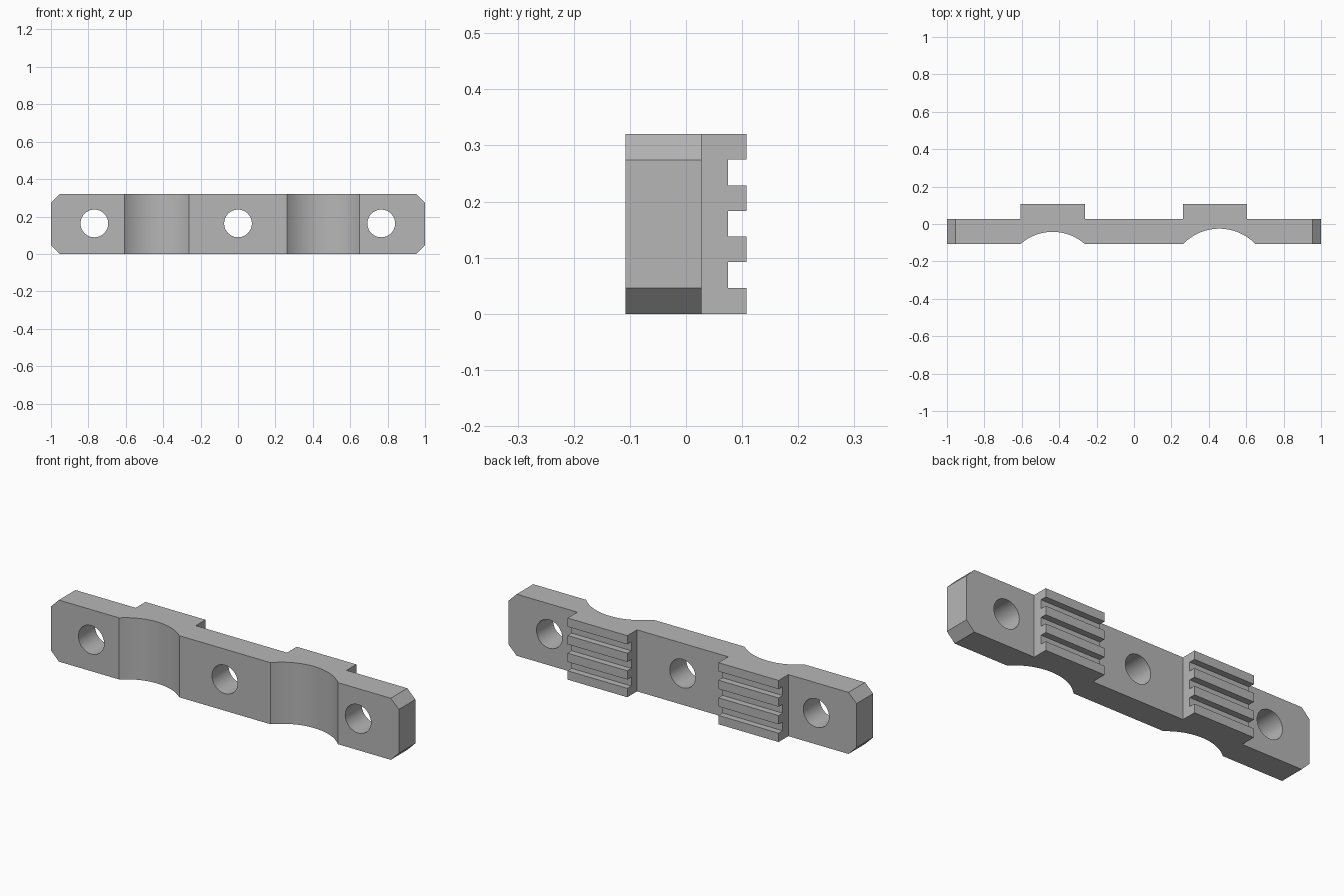
import bpy, bmesh
from math import sin, cos, asin, pi, radians
from mathutils import Matrix, Vector

if "Cube" in bpy.data.objects:
    bpy.data.objects.remove(bpy.data.objects["Cube"], do_unlink=True)

HEIGHT, FRONT, BACK, PAD_BACK = 0.32, -0.108, 0.028, 0.108
CHAMFER = 0.046
HOLES = (-0.768, 0, 0.766)
PADS = ((-0.608, -0.262), (0.262, 0.605))
# saddle recesses: left edge, right edge, depth
SADDLES = ((-0.608, -0.262, 0.066), (0.262, 0.65, 0.083))

grey = bpy.data.materials.new("grey metal")
grey.use_nodes = True
colour = (0.47, 0.47, 0.47, 1)
grey.diffuse_color = colour
grey.node_tree.nodes["Principled BSDF"].inputs["Base Color"].default_value = colour


def make_object(name, bm):
    bmesh.ops.recalc_face_normals(bm, faces=bm.faces)
    mesh = bpy.data.meshes.new(name)
    bm.to_mesh(mesh)
    bm.free()
    mesh.materials.append(grey)
    obj = bpy.data.objects.new(name, mesh)
    bpy.context.collection.objects.link(obj)
    return obj


def arc(x0, x1, depth, steps=28):
    """Shallow circular recess along the front edge."""
    half, mid = (x1 - x0) / 2, (x0 + x1) / 2
    r = (half ** 2 + depth ** 2) / (2 * depth)
    a = asin(half / r)
    angles = [-a + 2 * a * i / steps for i in range(steps + 1)]
    return [(mid + r * sin(t), FRONT + depth - r + r * cos(t)) for t in angles]


def add_box(bm, centre, size, turn=0):
    m = (Matrix.Translation(centre) @ Matrix.Rotation(turn, 4, 'Y')
         @ Matrix.Diagonal((*size, 1)))
    bmesh.ops.create_cube(bm, size=1, matrix=m)


# Plan outline: saddles along the front, raised pads along the back
outline = [(-1, FRONT)]
for saddle in SADDLES:
    outline += arc(*saddle)
outline += [(1, FRONT), (1, BACK)]
for x0, x1 in reversed(PADS):
    outline += [(x1, BACK), (x1, PAD_BACK), (x0, PAD_BACK), (x0, BACK)]
outline.append((-1, BACK))

bm = bmesh.new()
face = bm.faces.new([bm.verts.new((x, y, 0)) for x, y in outline])
top = bmesh.ops.extrude_face_region(bm, geom=[face])["geom"]
bmesh.ops.translate(bm, vec=(0, 0, HEIGHT),
                    verts=[v for v in top if isinstance(v, bmesh.types.BMVert)])
clamp = make_object("clamp_bar", bm)

# Cutters: bolt holes, pad grooves and end chamfers
bm = bmesh.new()
for x in HOLES:
    m = Matrix.Translation((x, 0, 0.163)) @ Matrix.Rotation(pi / 2, 4, 'X')
    bmesh.ops.create_cone(bm, cap_ends=True, segments=48, radius1=0.074,
                          radius2=0.074, depth=0.6, matrix=m)
for x0, x1 in PADS:
    for i in range(3):
        z = 0.069 + i * 0.0915
        add_box(bm, ((x0 + x1) / 2, 0.125, z), (x1 - x0 + 0.04, 0.1, 0.046))
for sx in (-1, 1):
    for z, sz in ((0, -1), (HEIGHT, 1)):
        out = Vector((sx, 0, sz)).normalized()
        mid = Vector((sx * (1 - CHAMFER / 2), 0, z - sz * CHAMFER / 2))
        add_box(bm, mid + out * 0.1, (0.2, 0.6, 0.2), radians(45))
cutter = make_object("cutter", bm)
cutter.hide_render = True

mod = clamp.modifiers.new("cuts", 'BOOLEAN')
mod.operation, mod.solver, mod.object = 'DIFFERENCE', 'EXACT', cutter
bpy.ops.object.select_all(action='DESELECT')
clamp.select_set(True)
bpy.context.view_layer.objects.active = clamp
bpy.ops.object.modifier_apply(modifier=mod.name)
bpy.data.objects.remove(cutter, do_unlink=True)
bpy.ops.object.shade_smooth_by_angle(angle=radians(25))
